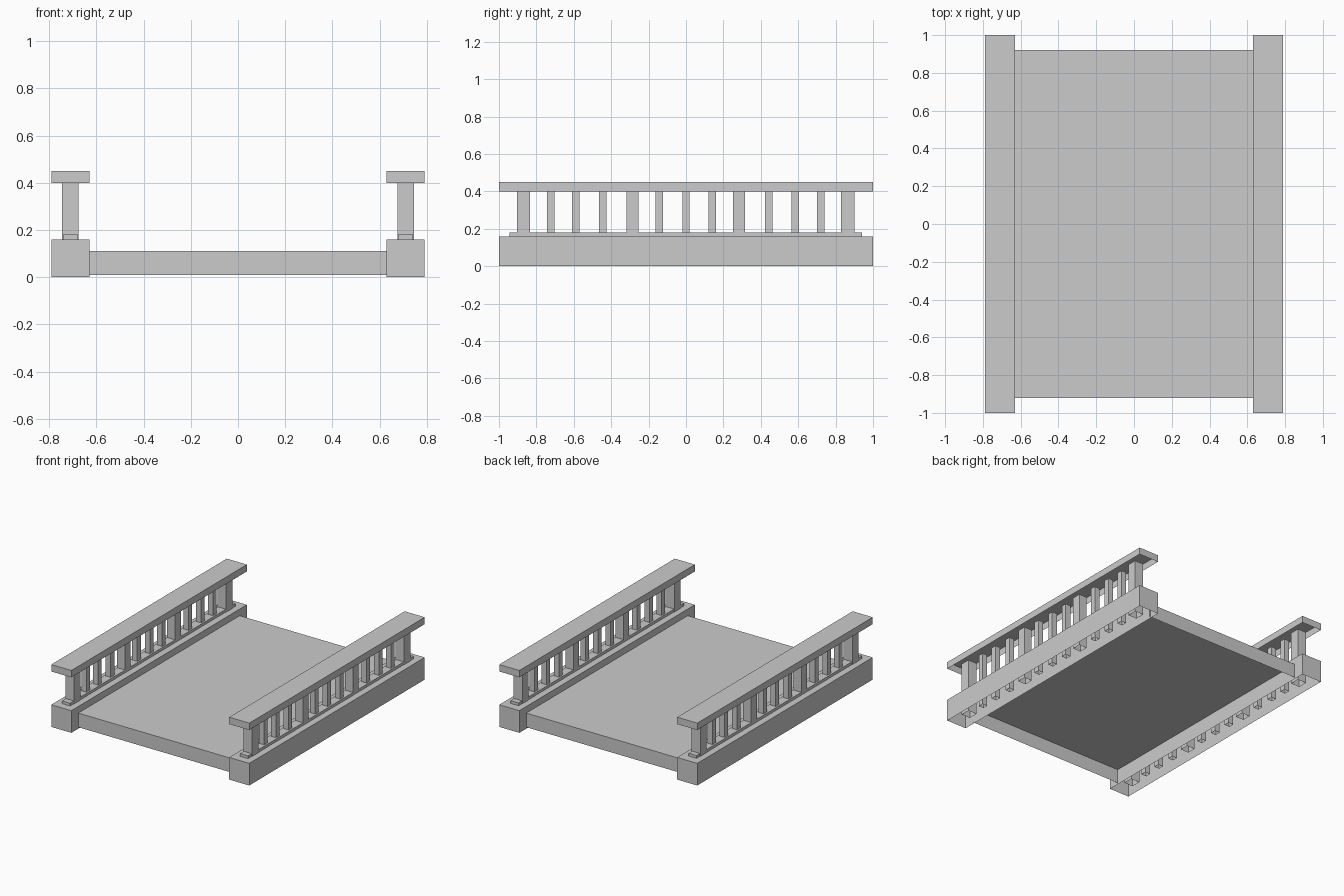
import bpy, bmesh

if "Cube" in bpy.data.objects:
    bpy.data.objects.remove(bpy.data.objects["Cube"])


def add_box(bm, x, y, z, open_bottom=True, open_top=False):
    """Box from (min, max) ranges, with optional open ends."""
    lo = [bm.verts.new((px, py, z[0])) for px, py in
          ((x[0], y[0]), (x[1], y[0]), (x[1], y[1]), (x[0], y[1]))]
    hi = [bm.verts.new((v.co.x, v.co.y, z[1])) for v in lo]
    for i in range(4):
        j = (i + 1) % 4
        bm.faces.new((lo[i], lo[j], hi[j], hi[i]))
    if not open_top:
        bm.faces.new(hi)
    if not open_bottom:
        bm.faces.new(lo[::-1])


def finish(bm, name, mirrored=True):
    mesh = bpy.data.meshes.new(name)
    bm.to_mesh(mesh)
    bm.free()
    obj = bpy.data.objects.new(name, mesh)
    bpy.context.collection.objects.link(obj)
    if mirrored:
        mod = obj.modifiers.new("other_side", 'MIRROR')
        mod.use_mirror_merge = False
    return obj


def box_part(name, x, y, z, mirrored=True):
    bm = bmesh.new()
    add_box(bm, x, y, z)
    finish(bm, name, mirrored)


# Deck: shell open underneath
box_part("deck", (-0.635, 0.635), (-0.92, 0.92), (0.01, 0.112), mirrored=False)

# Curbs, base strips and handrails, open underneath, on both sides
box_part("curb", (0.63, 0.79), (-1, 1), (0, 0.16))
box_part("base_strip", (0.678, 0.742), (-0.945, 0.94), (0.14, 0.18))
box_part("handrail", (0.63, 0.79), (-1, 1), (0.40, 0.45))


# Balusters run down inside the hollow curb
def uprights(name, ys, size):
    bm = bmesh.new()
    h = size / 2
    for y in ys:
        add_box(bm, (0.71 - h, 0.71 + h), (y - h, y + h), (0.02, 0.41), open_top=True)
    finish(bm, name)


uprights("end_post", (-0.868, 0.865), 0.07)
uprights("middle_post", (-0.287, 0.284), 0.064)
uprights("baluster", (-0.724, -0.59, -0.445, -0.143, 0.0, 0.14, 0.442, 0.585, 0.72), 0.04)
